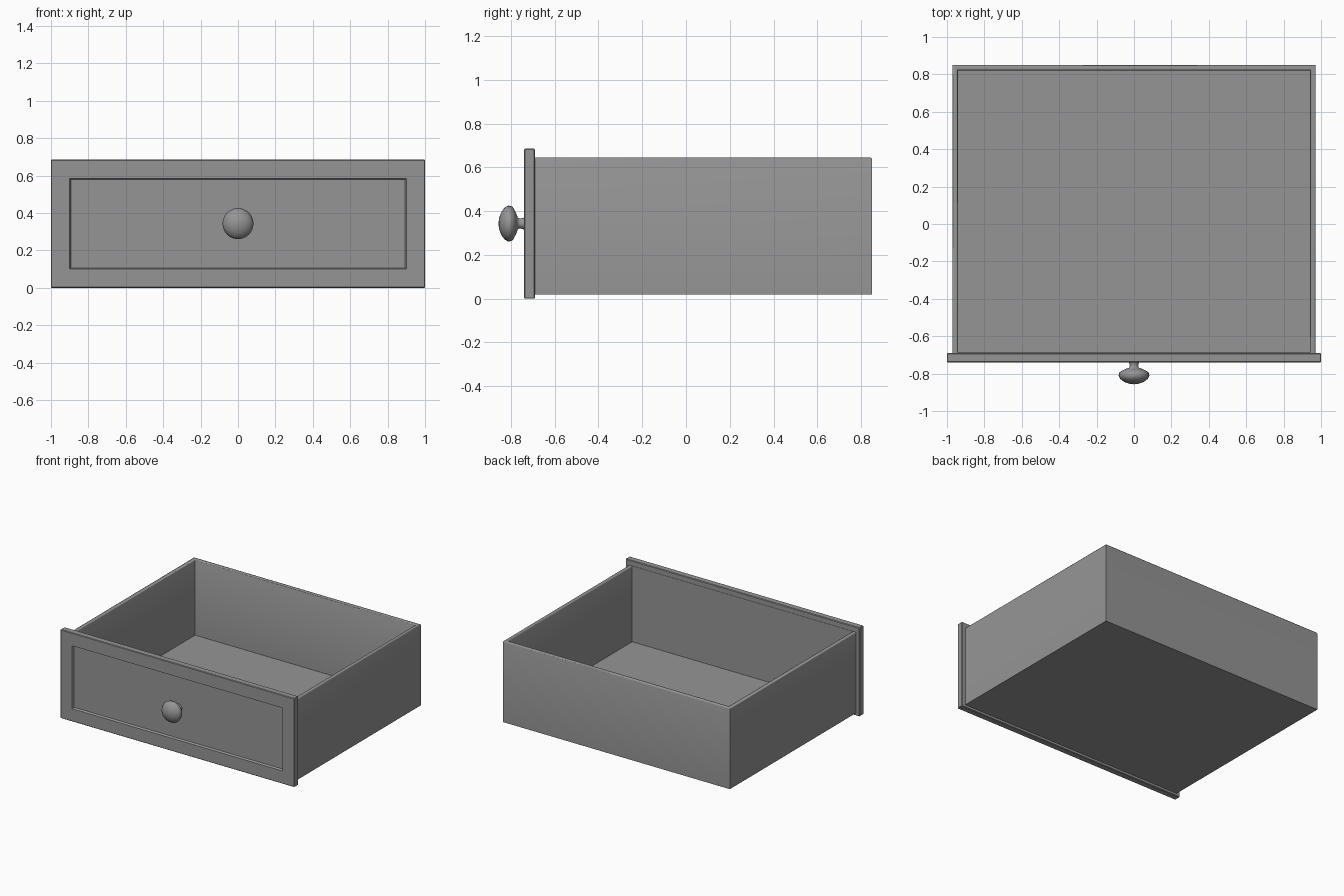
import bpy, bmesh
from math import radians
from mathutils import Matrix

default = bpy.data.objects.get("Cube")
if default:
    bpy.data.objects.remove(default, do_unlink=True)

GREY = (0.3, 0.3, 0.3, 1)
mat = bpy.data.materials.new("plain grey")
mat.use_nodes = True
mat.diffuse_color = GREY
bsdf = mat.node_tree.nodes["Principled BSDF"]
bsdf.inputs["Base Color"].default_value = GREY


def box_mesh(x, y, z):
    """Box spanning the given (low, high) ranges."""
    bm = bmesh.new()
    bmesh.ops.create_cube(bm, size=1)
    for v in bm.verts:
        for i, (low, high) in enumerate((x, y, z)):
            v.co[i] = low if v.co[i] < 0 else high
    bm.normal_update()
    return bm


def finish(bm, name, angle):
    mesh = bpy.data.meshes.new(name)
    bm.to_mesh(mesh)
    bm.free()
    mesh.materials.append(mat)
    obj = bpy.data.objects.new(name, mesh)
    bpy.context.collection.objects.link(obj)
    bpy.ops.object.select_all(action='DESELECT')
    obj.select_set(True)
    bpy.context.view_layer.objects.active = obj
    bpy.ops.object.shade_smooth_by_angle(angle=radians(angle))
    return obj


# Open tray: floor and three walls, hollowed out of one box
FRONT, BACK, TOP, WALL = -0.69, 0.85, 0.645, 0.04
bm = box_mesh((-0.97, 0.97), (FRONT, BACK), (0.02, TOP))
top = next(f for f in bm.faces if f.normal.z > 0.9)
bmesh.ops.inset_region(bm, faces=[top], thickness=WALL)
for v in top.verts:
    if v.co.y < 0:
        v.co.y = FRONT + 0.002
sunk = bmesh.ops.extrude_face_region(bm, geom=[top])["geom"]
for v in (g for g in sunk if isinstance(g, bmesh.types.BMVert)):
    v.co.z = 0.06
if top.is_valid:
    bmesh.ops.delete(bm, geom=[top], context='FACES')
# Softened rim along the side and back walls
rim = [e for e in bm.edges if all(v.co.z > TOP - 0.001 for v in e.verts)
       and any(v.co.y > 0 for v in e.verts)
       and any(abs(f.normal.z) < 0.5 for f in e.link_faces)]
bmesh.ops.bevel(bm, geom=rim, offset=0.007, segments=2, profile=0.5,
                affect='EDGES', clamp_overlap=True)
bmesh.ops.recalc_face_normals(bm, faces=bm.faces)
finish(bm, "drawer_tray", 50)

# Front panel with softened edges and a recessed field
bm = box_mesh((-1, 1), (-0.74, FRONT), (0, 0.685))
bmesh.ops.bevel(bm, geom=bm.edges[:], offset=0.004, segments=1,
                profile=0.5, affect='EDGES')
bm.normal_update()
face = min(bm.faces, key=lambda f: f.calc_center_median().y)
bmesh.ops.inset_region(bm, faces=[face], thickness=0.135)
bmesh.ops.inset_region(bm, faces=[face], thickness=0.01, depth=-0.015)
finish(bm, "front_panel", 30)

# Turned knob: (radius, y) profile spun around the y axis
profile = [(0, -0.857), (0.025, -0.854), (0.05, -0.845), (0.072, -0.83),
           (0.083, -0.811), (0.077, -0.792), (0.05, -0.777), (0.026, -0.768),
           (0.022, -0.758), (0.026, -0.745), (0.03, -0.722)]
bm = bmesh.new()
verts = [bm.verts.new((r, y, 0)) for r, y in profile]
edges = [bm.edges.new(pair) for pair in zip(verts, verts[1:])]
bmesh.ops.spin(bm, geom=verts + edges, cent=(0, 0, 0), axis=(0, 1, 0),
               angle=radians(360), steps=24)
bmesh.ops.remove_doubles(bm, verts=bm.verts, dist=0.0005)
bmesh.ops.recalc_face_normals(bm, faces=bm.faces)
bmesh.ops.transform(bm, matrix=Matrix.Translation((0, 0, 0.343)), verts=bm.verts)
finish(bm, "knob", 60)
